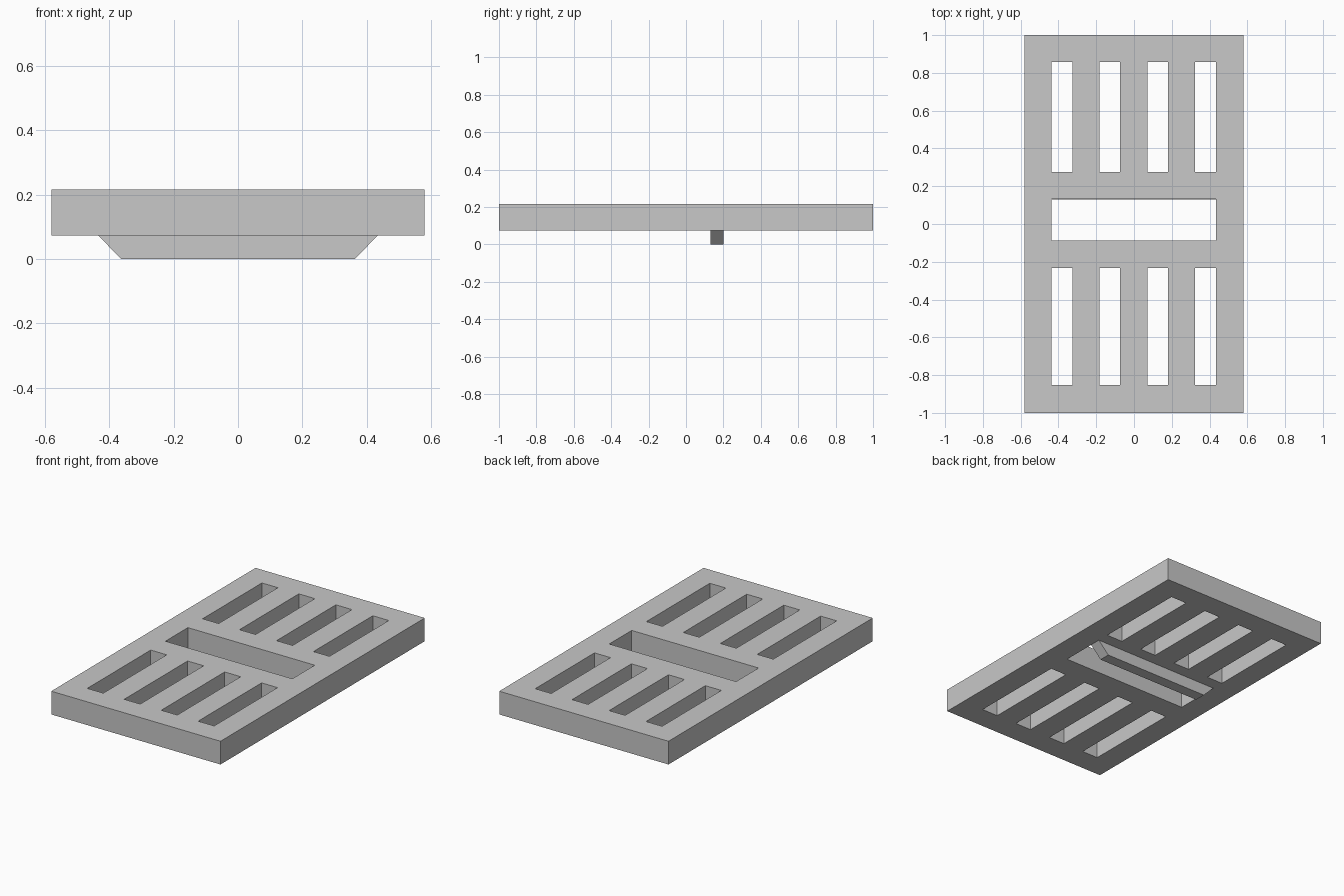
import bpy
import bmesh

cube = bpy.data.objects.get("Cube")
if cube:
    bpy.data.objects.remove(cube, do_unlink=True)

GREY = (0.58, 0.58, 0.58, 1.0)
mat = bpy.data.materials.new("plain_grey")
mat.use_nodes = True
mat.diffuse_color = GREY
mat.node_tree.nodes["Principled BSDF"].inputs["Base Color"].default_value = GREY

BOTTOM, TOP = 0.073, 0.217


def finish(name, bm):
    bmesh.ops.recalc_face_normals(bm, faces=bm.faces)
    mesh = bpy.data.meshes.new(name)
    bm.to_mesh(mesh)
    bm.free()
    mesh.materials.append(mat)
    obj = bpy.data.objects.new(name, mesh)
    bpy.context.collection.objects.link(obj)


def extrude(bm, faces, offset):
    out = bmesh.ops.extrude_face_region(bm, geom=faces, use_keep_orig=True)
    verts = [g for g in out["geom"] if isinstance(g, bmesh.types.BMVert)]
    bmesh.ops.translate(bm, verts=verts, vec=offset)


# Slotted plate: a grid of cells with the slot cells left open
xs = [-0.58, -0.436, -0.326, -0.183, -0.073, 0.071, 0.181, 0.324, 0.434, 0.58]
ys = [-1.0, -0.853, -0.232, -0.088, 0.132, 0.276, 0.857, 1.0]


def is_open(col, row):
    if row == 3:                                # wide cross slot
        return 0 < col < len(xs) - 2
    return row in (1, 5) and col % 2 == 1       # rows of long slots


bm = bmesh.new()
grid = [[bm.verts.new((x, y, BOTTOM)) for y in ys] for x in xs]
for c in range(len(xs) - 1):
    for r in range(len(ys) - 1):
        if not is_open(c, r):
            bm.faces.new((grid[c][r], grid[c + 1][r],
                          grid[c + 1][r + 1], grid[c][r + 1]))
loose = [v for v in bm.verts if not v.link_faces]
bmesh.ops.delete(bm, geom=loose, context='VERTS')
extrude(bm, bm.faces[:], (0, 0, TOP - BOTTOM))
finish("slotted_plate", bm)

# Locating rib under the plate, with slanted ends
bm = bmesh.new()
outline = [(-0.435, BOTTOM), (-0.363, 0), (0.363, 0), (0.435, BOTTOM)]
face = bm.faces.new([bm.verts.new((x, 0.13, z)) for x, z in outline])
extrude(bm, [face], (0, 0.07, 0))
finish("underside_rib", bm)
